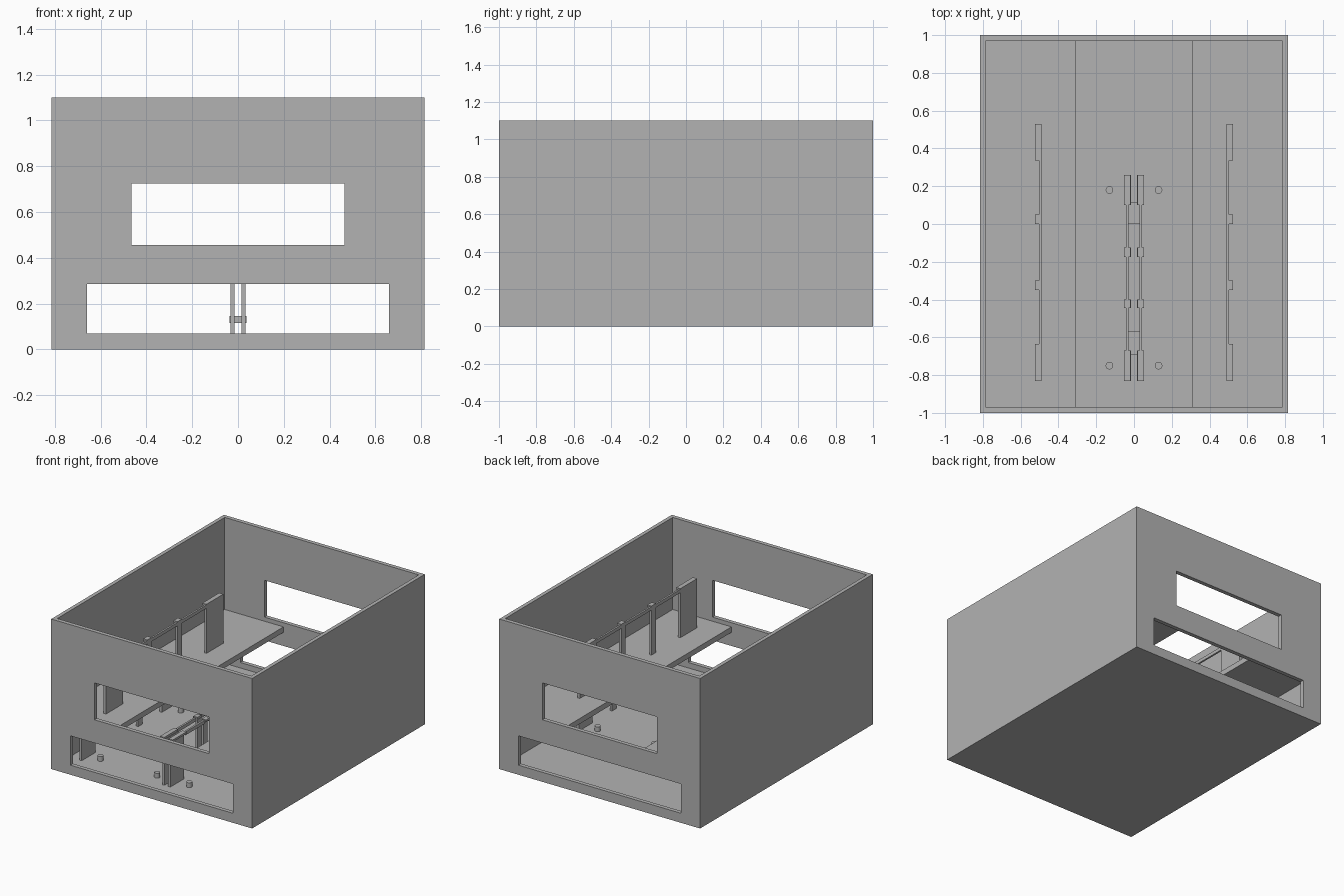
import bpy
import bmesh
from mathutils import Vector

cube = bpy.data.objects.get("Cube")
if cube:
    bpy.data.objects.remove(cube, do_unlink=True)

grey = bpy.data.materials.new("plain_grey")
grey.use_nodes = True
COLOUR = (0.45, 0.45, 0.45, 1)
grey.diffuse_color = COLOUR
grey.node_tree.nodes["Principled BSDF"].inputs["Base Color"].default_value = COLOUR


def add_object(name, bm):
    mesh = bpy.data.meshes.new(name)
    bm.to_mesh(mesh)
    bm.free()
    mesh.materials.append(grey)
    obj = bpy.data.objects.new(name, mesh)
    bpy.context.collection.objects.link(obj)
    return obj


def box(name, xs, ys, zs):
    """Box between pairs of limits along each axis."""
    bm = bmesh.new()
    bmesh.ops.create_cube(bm, size=1)
    for v in bm.verts:
        v.co = Vector([(a + b) / 2 + c * abs(b - a)
                       for (a, b), c in zip((xs, ys, zs), v.co)])
    return add_object(name, bm)


def cut(target, cutter):
    mod = target.modifiers.new("opening", "BOOLEAN")
    mod.operation = "DIFFERENCE"
    mod.solver = "EXACT"
    mod.object = cutter
    bpy.context.view_layer.objects.active = target
    bpy.ops.object.modifier_apply(modifier=mod.name)
    bpy.data.objects.remove(cutter, do_unlink=True)


def peg(name, x, y):
    bm = bmesh.new()
    bmesh.ops.create_cone(bm, cap_ends=True, segments=24, radius1=0.02,
                          radius2=0.02, depth=0.035)
    bmesh.ops.translate(bm, verts=bm.verts, vec=(x, y, FLOOR + 0.0175))
    obj = add_object(name, bm)
    for poly in obj.data.polygons:
        poly.use_smooth = abs(poly.normal.z) < 0.5


def partition(name, panel_x, cap_x, rail_x, base, top, spans):
    """Row of upright panels with wide caps, joined by a rail at the top."""
    for i, span in enumerate(spans):
        box(f"{name}_panel_{i}", panel_x, span, (base, top - 0.015))
        box(f"{name}_cap_{i}", cap_x, span, (top - 0.015, top))
    for i, (near, far) in enumerate(zip(spans, spans[1:])):
        box(f"{name}_rail_{i}", rail_x, (near[1], far[0]), (top - 0.03, top - 0.005))


FLOOR = 0.03
SLAB = (0.385, 0.425)

# Open-topped shell with windows through the front and back walls
shell = box("outer_shell", (-0.815, 0.815), (-1, 1), (0, 1.1))
cut(shell, box("room_cutter", (-0.787, 0.787), (-0.97, 0.97), (FLOOR, 1.3)))
cut(shell, box("upper_window_cutter", (-0.465, 0.465), (-1.2, 1.2), (0.455, 0.725)))
cut(shell, box("lower_window_cutter", (-0.66, 0.66), (-1.2, 1.2), (0.07, 0.285)))

UPPER = [(-0.83, -0.635), (-0.35, -0.30), (0, 0.05), (0.335, 0.53)]
LOWER = [(-0.83, -0.67), (-0.445, -0.40), (-0.175, -0.125), (0.10, 0.26)]

for side, s in (("left", 1), ("right", -1)):
    def pair(a, b):
        return tuple(sorted((s * a, s * b)))

    # Side gallery and its partition
    box(f"{side}_gallery_floor", pair(0.31, 0.787), (-0.97, 0.97), SLAB)
    partition(f"{side}_gallery", pair(0.49, 0.508), pair(0.49, 0.524),
              pair(0.49, 0.503), SLAB[1], 0.785, UPPER)

    # Lower bay: facing inner and outer partitions
    partition(f"{side}_inner", pair(0.015, 0.033), pair(0.018, 0.052),
              pair(0.028, 0.042), FLOOR, 0.38, LOWER)
    partition(f"{side}_outer", pair(0.687, 0.705), pair(0.668, 0.702),
              pair(0.678, 0.692), FLOOR, 0.38, LOWER)

    # Small brackets joining the two inner partitions
    for end, span in (("front", (-0.69, -0.57)), ("back", (0, 0.115))):
        box(f"{side}_{end}_bracket", pair(0, 0.015), span, (0.115, 0.145))
        box(f"{side}_{end}_bracket_plate", pair(0.015, 0.038),
            (span[0] + 0.015, span[1]) if end == "front" else (0, 0.1), (0.115, 0.145))

    # Floor pegs
    for x, column in ((0.13, "inner"), (0.59, "outer")):
        for y, end in ((-0.75, "front"), (0.18, "back")):
            peg(f"{side}_{column}_{end}_peg", s * x, y)
